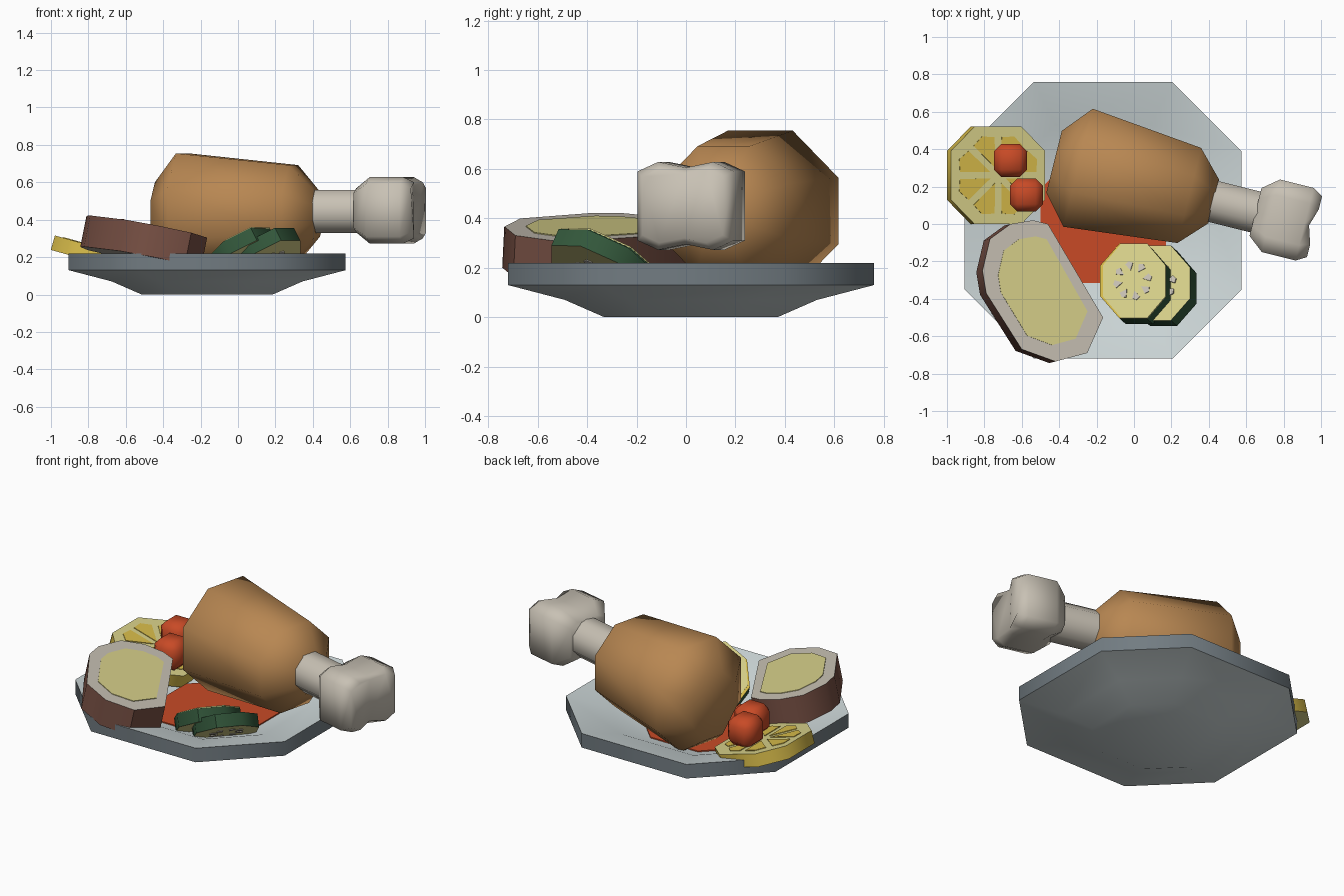
import bpy, bmesh, math
from mathutils import Vector, Matrix

if "Cube" in bpy.data.objects:
    bpy.data.objects.remove(bpy.data.objects["Cube"])


def material(name, r, g, b):
    m = bpy.data.materials.new(name)
    lin = [((c / 255 + 0.055) / 1.055) ** 2.4 for c in (r, g, b)]
    m.diffuse_color = (*lin, 1)
    m.use_nodes = True
    m.node_tree.nodes["Principled BSDF"].inputs["Base Color"].default_value = m.diffuse_color
    return m


PORCELAIN = material("plate_pale_grey", 206, 216, 217)
SLATE = material("plate_slate_grey", 114, 124, 130)
ROAST = material("roast_brown", 184, 135, 82)
BONE = material("bone_offwhite", 200, 193, 180)
CRUST = material("crust_brown", 118, 79, 67)
PALE = material("pale_yellow", 216, 209, 138)
GOLD = material("gold_yellow", 216, 188, 74)
RED = material("tomato_red", 200, 74, 38)
GREEN = material("dark_green", 50, 86, 58)


def finish(name, bm, mats, angle=None, matrix=None):
    bmesh.ops.recalc_face_normals(bm, faces=bm.faces[:])
    me = bpy.data.meshes.new(name)
    bm.to_mesh(me)
    bm.free()
    ob = bpy.data.objects.new(name, me)
    bpy.context.collection.objects.link(ob)
    for m in mats:
        me.materials.append(m)
    if matrix:
        ob.matrix_world = matrix
    if angle:
        bpy.ops.object.select_all(action='DESELECT')
        ob.select_set(True)
        bpy.context.view_layer.objects.active = ob
        bpy.ops.object.shade_smooth_by_angle(angle=math.radians(angle))
    return ob


def octagon(rx, ry=None, cx=0, cy=0, k=.414):
    """Octagon from its half widths; k is the share of each flat side."""
    ry = ry or rx
    unit = [(1, -k), (1, k), (k, 1), (-k, 1), (-1, k), (-1, -k), (-k, -1), (k, -1)]
    return [(cx + rx * x, cy + ry * y) for x, y in unit]


def loft(rings, caps=True):
    bm = bmesh.new()
    vs = [[bm.verts.new(p) for p in r] for r in rings]
    n = len(rings[0])
    for a, b in zip(vs, vs[1:]):
        for i in range(n):
            bm.faces.new((a[i], a[(i + 1) % n], b[(i + 1) % n], b[i]))
    if caps:
        bm.faces.new(vs[0])
        bm.faces.new(vs[-1])
    return bm, vs


def slab(name, outline, plane, t, side, face, lift=0):
    """Slice with its top on the plane z = c + sx(x-x0) + sy(y-y0)."""
    x0, y0, c, sx, sy = plane
    n = Vector((-sx, -sy, 1)).normalized()
    top = [Vector((x, y, c + sx * (x - x0) + sy * (y - y0))) + n * lift for x, y in outline]
    bm, _ = loft([[p - n * t for p in top], top])
    bm.normal_update()
    for f in bm.faces:
        f.material_index = 1 if abs(f.normal.dot(n)) > .9 else 0
    return finish(name, bm, [side, face], 50 if t > .05 else None)


# Plate: octagonal dish, pale with a slate rim
profile = [(.35, 0), (.51, .07), (.74, .13), (.74, .22), (.51, .16), (.35, .09)]
bm, rings = loft([[(x, y, z) for x, y in octagon(a, k=.5)] for a, z in profile])
bmesh.ops.recalc_face_normals(bm, faces=bm.faces[:])
bm.normal_update()
for f in bm.faces:
    f.material_index = 1 if abs(f.normal.z) < .2 else 0
finish("plate", bm, [PORCELAIN, SLATE], 50, Matrix.Translation((-.165, .02, 0)))

# Sauce pool on the plate floor
slab("sauce", octagon(.335, .335, -.165, .02, k=.5), (0, 0, .097, 0, 0), .008, RED, RED)

# Drumstick frame: local x runs along the bone
leg = Matrix.Translation((.053, .213, .43)) @ Matrix.Rotation(math.radians(-14), 4, 'Z')

# Roast meat: tapered octagonal body, rear end fuller below
meat = [(-.495, .17), (-.363, .325), (.25, .262), (.385, .12)]
bm, _ = loft([[(u, y, z * (1.35 if u < -.4 and z < 0 else 1)) for y, z in octagon(r)]
              for u, r in meat])
finish("roast_meat", bm, [ROAST], 62, leg)

# Bone shaft
bm, _ = loft([[(u, y, z + .015) for y, z in octagon(.112, .115)] for u in (.34, .66)])
finish("bone_shaft", bm, [BONE], 50, leg)

# Bone knuckle: two-lobed cross-section with a notched end
half = [(0, .155), (.115, .178), (.2, .14), (.2, -.14), (.115, -.178), (0, -.155)]
lobes = half + [(-y, z) for y, z in half[-2:0:-1]]
rings = []
for u, s in ((.615, .66), (.70, 1), (.885, 1), (.94, .84)):
    rings.append([(u - (.03 if y == 0 and u > .9 else 0), y * s, z * s + .02)
                  for y, z in lobes])
bm, vs = loft(rings, caps=False)
bm.faces.new(vs[0])
bm.faces.new(vs[-1][:6])
bm.faces.new(vs[-1][5:] + vs[-1][:1])
finish("bone_knuckle", bm, [BONE], 75, leg)

# Large crusted slice with rind and yellow centre
cut = [(-.81, -.25), (-.77, -.08), (-.66, .0), (-.54, .02), (-.46, .0), (-.165, -.5),
       (-.25, -.69), (-.42, -.735), (-.60, -.67), (-.79, -.37)]
plane = (-.48, -.36, .36, -.2, -.05)
slab("crusted_slice", cut, plane, .17, CRUST, BONE)
core = [(-.49 + (x + .49) * .74, -.355 + (y + .355) * .77) for x, y in cut]
slab("crusted_slice_centre", core, plane, .006, PALE, PALE, .004)

# Lemon slice with eight segments
plane = (-.727, .26, .245, -.28, 0)
slab("lemon_slice", octagon(.252, .26, -.727, .26, k=.5), plane, .08, GOLD, PALE)
for i in range(8):
    a = i * math.pi / 4 + math.pi / 8
    pts = [(.045, 0), (.205, -.3), (.225, 0), (.205, .3)]
    wedge = [(-.727 + r * math.cos(a + d), .26 + r * math.sin(a + d)) for r, d in pts]
    slab("lemon_segment_%d" % (i + 1), wedge, plane, .006, GOLD, GOLD, .004)

# Cherry tomatoes: bevelled cubes
for i, p in enumerate([(-.66, .34, .315), (-.575, .155, .295)]):
    bm = bmesh.new()
    bmesh.ops.create_cube(bm, size=.178)
    bmesh.ops.bevel(bm, geom=bm.edges[:], offset=.04, segments=1, affect='EDGES')
    finish("tomato_%d" % (i + 1), bm, [RED], 60, Matrix.Translation(p))

# Cucumber slices, leaning on each other, seeds on both faces
T = .08
SX, SY = .5, -.45
n = Vector((-SX, -SY, 1)).normalized()
for k, (cx, cy) in enumerate([(-.005, -.305), (.125, -.315)]):
    plane = (cx, cy, .23, SX, SY)
    name = "cucumber_%d" % (k + 1)
    slab(name, octagon(.175, .2, cx, cy), plane, T, GREEN, PALE)
    if k == 0:  # golden edge on the low side
        slab(name + "_edge", octagon(.174, .199, cx - .001, cy), plane, .006, GOLD, GOLD, .002)
        slab(name + "_flesh", octagon(.168, .199, cx + .008, cy), plane, .006, PALE, PALE, .004)
    for i in range(8):
        a = i * math.pi / 4 + .2
        pts = [(.055, 0), (.095, -.22), (.105, 0), (.095, .22)]
        seed = [(cx + r * math.cos(a + d), cy + r * math.sin(a + d)) for r, d in pts]
        slab("%s_seed_top_%d" % (name, i), seed, plane, .008, BONE, BONE, .008)
        low = [(x - n.x * T, y - n.y * T) for x, y in seed]
        lower = (cx - n.x * T, cy - n.y * T, .23 - n.z * T, SX, SY)
        slab("%s_seed_under_%d" % (name, i), low, lower, .008, BONE, BONE, .004)
